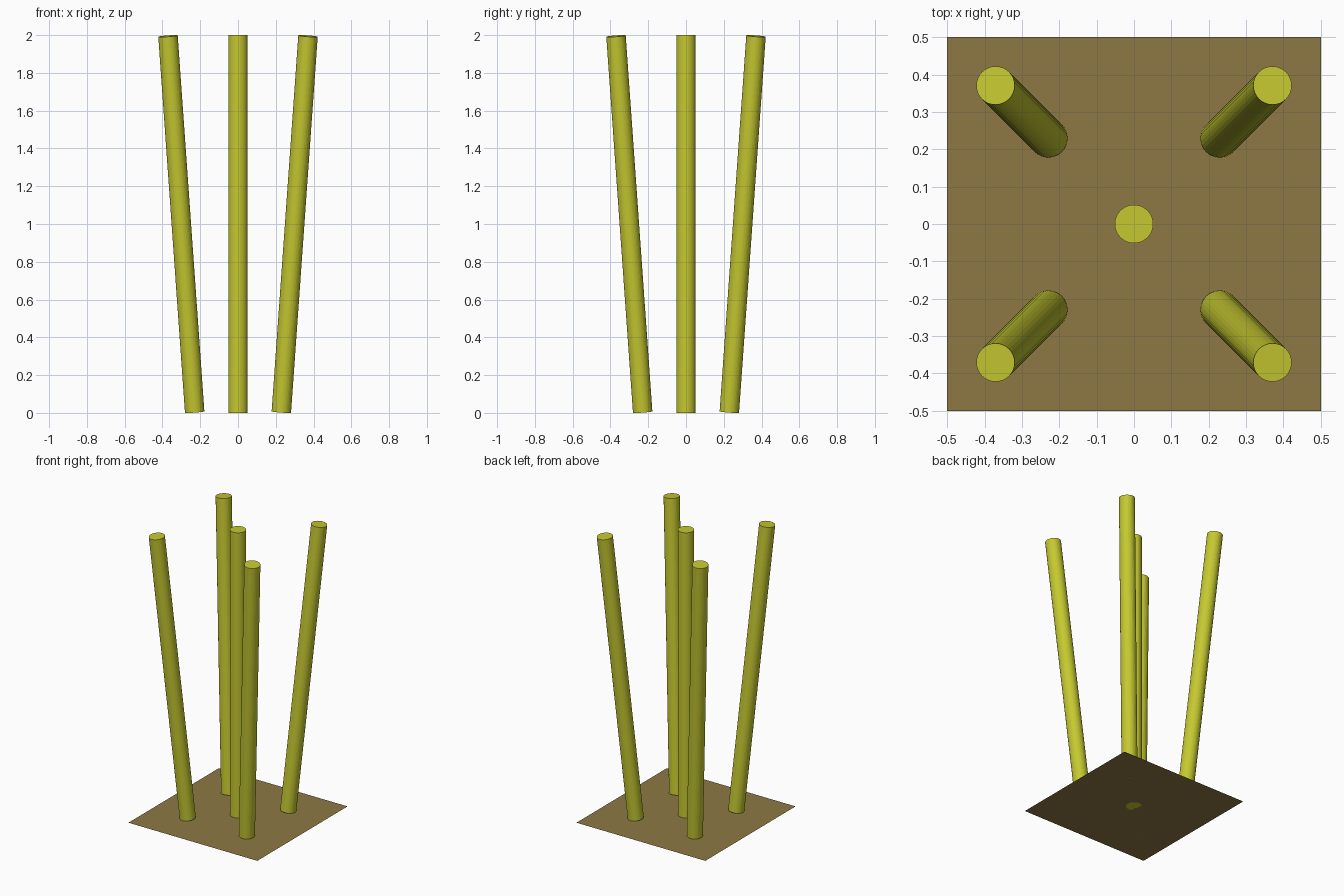
import bpy
from mathutils import Vector

if "Cube" in bpy.data.objects:
    bpy.data.objects.remove(bpy.data.objects["Cube"])

RADIUS, LENGTH, SIDES = 0.0515, 2.0, 32


def material(name, color):
    mat = bpy.data.materials.new(name)
    mat.diffuse_color = color
    mat.use_nodes = True
    mat.node_tree.nodes["Principled BSDF"].inputs["Base Color"].default_value = mat.diffuse_color
    return mat


stalk_mat = material("stalk_yellow_green", (0.56, 0.58, 0.03, 1))
soil_mat = material("soil_brown", (0.27, 0.19, 0.06, 1))


def stalk(name, center, direction):
    bpy.ops.mesh.primitive_cylinder_add(vertices=SIDES, radius=RADIUS, depth=LENGTH, location=center)
    obj = bpy.context.object
    obj.name = name
    obj.rotation_euler = Vector((0, 0, 1)).rotation_difference(Vector(direction)).to_euler()
    obj.data.materials.append(stalk_mat)


# Square ground patch
bpy.ops.mesh.primitive_plane_add(size=1)
patch = bpy.context.object
patch.name = "soil_patch"
patch.data.materials.append(soil_mat)

# Upright middle stalk
stalk("center_stalk", (0, 0, LENGTH / 2), (0, 0, 1))

# Four outer stalks leaning outwards along the diagonals
for sy, row in ((-1, "front"), (1, "back")):
    for sx, side in ((-1, "left"), (1, "right")):
        stalk(f"{row}_{side}_stalk", (0.3 * sx, 0.3 * sy, LENGTH / 2), (0.0706 * sx, 0.0706 * sy, 0.995))
